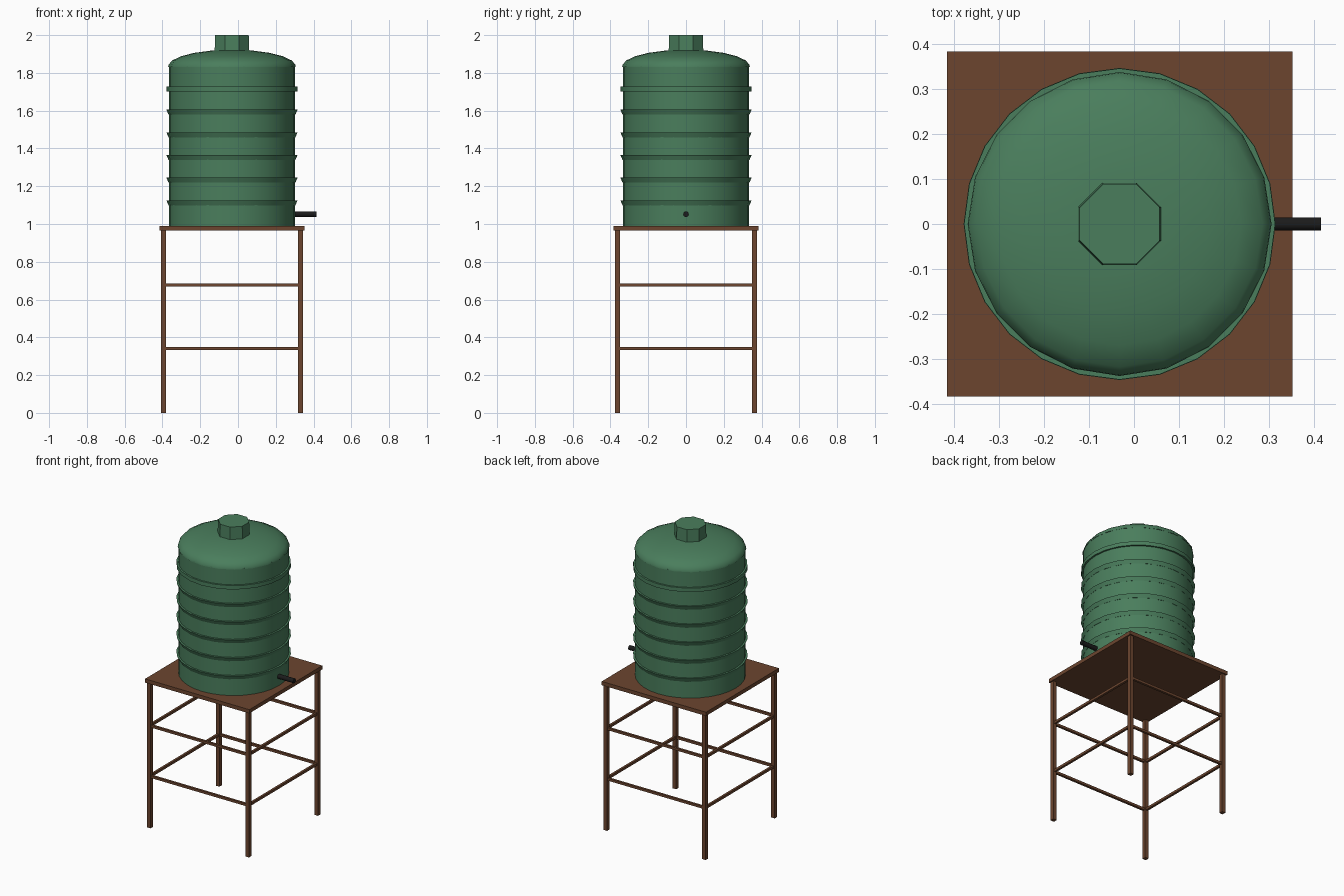
import bpy, bmesh, math
from mathutils import Matrix

if "Cube" in bpy.data.objects:
    bpy.data.objects.remove(bpy.data.objects["Cube"], do_unlink=True)

CX = -0.032      # centre line of stand and tank
DECK = 0.99      # top of the stand


def material(name, rgb):
    m = bpy.data.materials.new(name)
    m.use_nodes = True
    m.diffuse_color = (*rgb, 1)
    bsdf = m.node_tree.nodes["Principled BSDF"]
    bsdf.inputs["Base Color"].default_value = (*rgb, 1)
    bsdf.inputs["Roughness"].default_value = 0.7
    return m


GREEN = material("tank green", (0.068, 0.207, 0.108))
BROWN = material("stand brown", (0.150, 0.060, 0.028))
BLACK = material("pipe black", (0.011, 0.011, 0.011))


def finish(bm, name, mat, smooth=False):
    bmesh.ops.recalc_face_normals(bm, faces=bm.faces)
    mesh = bpy.data.meshes.new(name)
    bm.to_mesh(mesh)
    bm.free()
    mesh.materials.append(mat)
    ob = bpy.data.objects.new(name, mesh)
    bpy.context.collection.objects.link(ob)
    if smooth:
        bpy.ops.object.select_all(action="DESELECT")
        ob.select_set(True)
        bpy.context.view_layer.objects.active = ob
        bpy.ops.object.shade_smooth_by_angle(angle=math.radians(35))
    return ob


def box(name, center, size, mat):
    bm = bmesh.new()
    bmesh.ops.create_cube(bm, size=1)
    bmesh.ops.scale(bm, vec=size, verts=bm.verts)
    bmesh.ops.translate(bm, vec=center, verts=bm.verts)
    return finish(bm, name, mat)


def lathe(name, profile, sides, mat, turn=0.0, ring=False):
    """Revolve (radius, z) points about the tank axis; ring closes the profile, else ends are capped."""
    bm = bmesh.new()
    loops = []
    for r, z in profile:
        angles = [turn + math.tau * i / sides for i in range(sides)]
        loops.append([bm.verts.new((CX + r * math.cos(a), r * math.sin(a), z)) for a in angles])
    pairs = list(zip(loops, loops[1:]))
    if ring:
        pairs.append((loops[-1], loops[0]))
    else:
        bm.faces.new(loops[0])
        bm.faces.new(loops[-1])
    for low, high in pairs:
        for i in range(sides):
            j = (i + 1) % sides
            bm.faces.new((low[i], low[j], high[j], high[i]))
    return finish(bm, name, mat, smooth=True)


# Stand: deck, legs and two levels of rails
box("platform", (CX, 0, DECK - 0.0125), (0.768, 0.768, 0.025), BROWN)
LEG = 0.363
for sx, side in ((1, "left"), (-1, "right")):
    for sy, end in ((-1, "front"), (1, "back")):
        box(f"{end}_{side}_leg", (CX + sx * LEG, sy * LEG, 0.485), (0.026, 0.026, 0.97), BROWN)
for level, z in (("lower", 0.341), ("upper", 0.677)):
    for s, end, side in ((-1, "front", "right"), (1, "back", "left")):
        box(f"{level}_{end}_rail", (CX, s * LEG, z), (2 * LEG, 0.015, 0.016), BROWN)
        box(f"{level}_{side}_rail", (CX + s * LEG, 0, z), (0.015, 2 * LEG, 0.016), BROWN)

# Tank wall, domed lid and filler neck
lathe("tank_wall", [(0.334, DECK), (0.334, 1.835)], 32, GREEN)
lathe("tank_dome", [(0.338, 1.83), (0.336, 1.842), (0.318, 1.865), (0.27, 1.888),
                    (0.2, 1.906), (0.11, 1.918)], 20, GREEN)
lathe("filler_neck", [(0.1, 1.9), (0.096, 2.0)], 8, GREEN, turn=math.pi / 8)

# Hoops: a square one at the top, flared ones below
lathe("top_hoop", [(0.325, 1.702), (0.346, 1.702), (0.346, 1.728), (0.325, 1.728)],
      24, GREEN, ring=True)
for n in range(5):
    z = 1.605 - 0.12 * n
    lathe(f"hoop_{n + 1}", [(0.325, z - 0.026), (0.336, z - 0.026), (0.347, z), (0.325, z)],
          24, GREEN, ring=True)

# Outlet pipe on the left side
bm = bmesh.new()
bmesh.ops.create_cone(bm, cap_ends=True, segments=12, radius1=0.015, radius2=0.015, depth=0.126,
                      matrix=Matrix.Translation((0.353, 0, 1.052)) @ Matrix.Rotation(math.pi / 2, 4, "Y"))
finish(bm, "outlet_pipe", BLACK, smooth=True)
